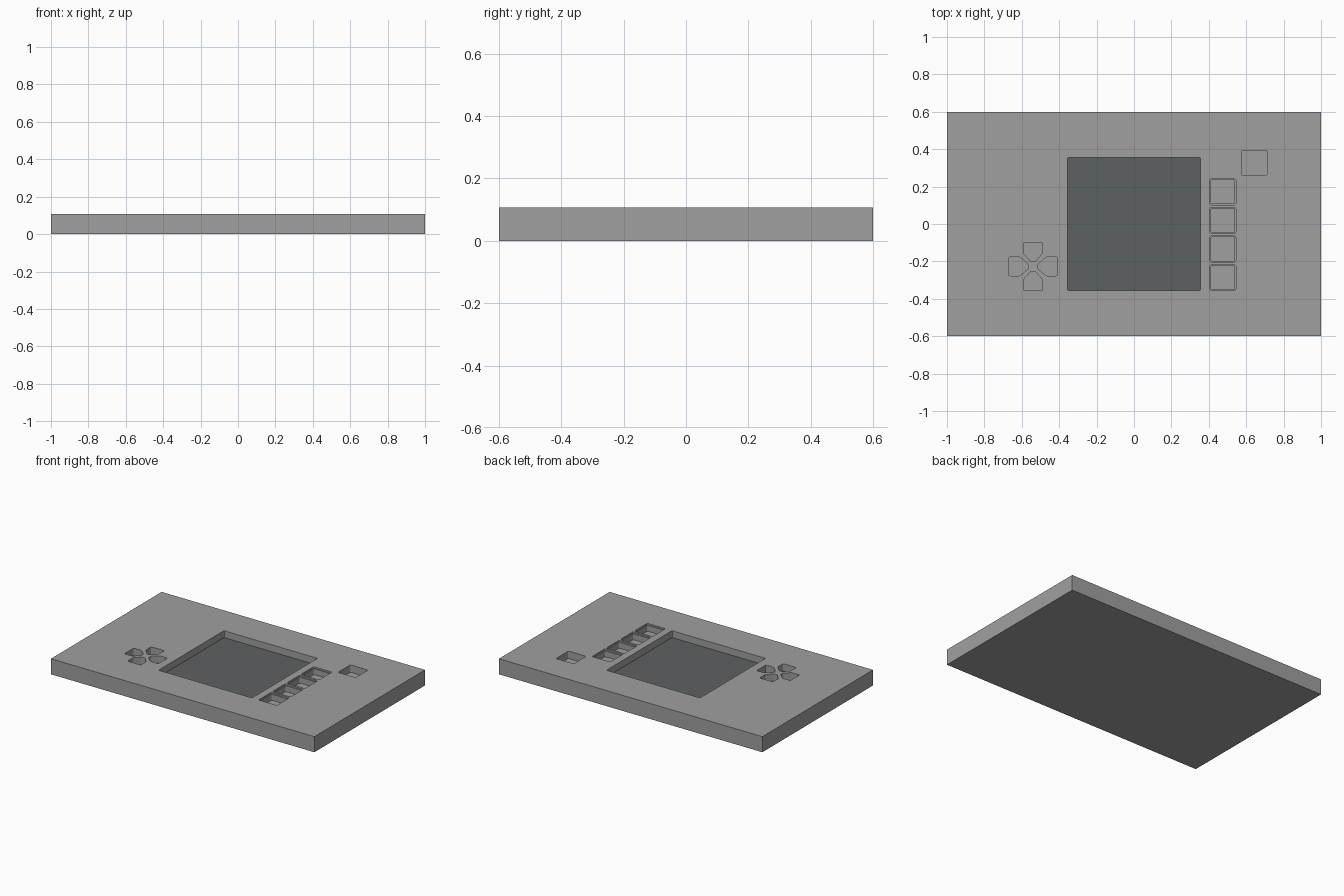
import bpy, bmesh
from math import pi
from mathutils import Matrix, Vector

default = bpy.data.objects.get("Cube")
if default:
    bpy.data.objects.remove(default, do_unlink=True)

HEIGHT = 0.107
FLOOR = 0.057


def material(name, color):
    mat = bpy.data.materials.new(name)
    mat.use_nodes = True
    mat.diffuse_color = (*color, 1)
    mat.node_tree.nodes["Principled BSDF"].inputs["Base Color"].default_value = (*color, 1)
    return mat


def square(size):
    h = size / 2
    return [(-h, -h), (h, -h), (h, h), (-h, h)]


def prism(bm, outline, center, bottom, top, radius=0, turn=0):
    """Extrude a flat outline upward and round its vertical edges."""
    part = bmesh.new()
    face = part.faces.new([part.verts.new((x, y, 0)) for x, y in outline])
    moved = bmesh.ops.extrude_face_region(part, geom=[face])["geom"]
    bmesh.ops.translate(part, vec=(0, 0, top - bottom),
                        verts=[v for v in moved if isinstance(v, bmesh.types.BMVert)])
    bmesh.ops.recalc_face_normals(part, faces=part.faces)
    if radius:
        upright = [e for e in part.edges
                   if abs(e.verts[0].co.z - e.verts[1].co.z) > 0.001]
        bmesh.ops.bevel(part, geom=upright, offset=radius, segments=3,
                        profile=0.5, affect='EDGES')
    place = Matrix.Translation(Vector((*center, bottom))) @ Matrix.Rotation(turn, 4, 'Z')
    part.transform(place)
    mesh = bpy.data.meshes.new("part")
    part.to_mesh(mesh)
    part.free()
    bm.from_mesh(mesh)
    bpy.data.meshes.remove(mesh)


def make_object(name, bm, mat):
    bmesh.ops.recalc_face_normals(bm, faces=bm.faces)
    mesh = bpy.data.meshes.new(name)
    bm.to_mesh(mesh)
    bm.free()
    mesh.materials.append(mat)
    obj = bpy.data.objects.new(name, mesh)
    bpy.context.collection.objects.link(obj)
    return obj


def cut(target, bm, mat):
    """Subtract the solids in bm from the target."""
    cutter = make_object("cutter", bm, mat)
    cutter.hide_render = True
    mod = target.modifiers.new("pockets", 'BOOLEAN')
    mod.operation = 'DIFFERENCE'
    mod.solver = 'EXACT'
    mod.object = cutter
    bpy.context.view_layer.objects.active = target
    bpy.ops.object.modifier_apply(modifier=mod.name)
    bpy.data.objects.remove(cutter, do_unlink=True)


body_grey = material("body grey", (0.352, 0.352, 0.352))
screen_grey = material("screen dark grey", (0.109, 0.12, 0.122))

# Faceplate slab
bm = bmesh.new()
prism(bm, [(-1, -0.6), (1, -0.6), (1, 0.6), (-1, 0.6)], (0, 0), 0, HEIGHT)
faceplate = make_object("faceplate", bm, body_grey)

# Deep pockets: screen, single button, button column, four-way pad
column = [(0.475, 0.172 - 0.153 * i) for i in range(4)]
arrow = [(-0.05, 0.128), (-0.05, 0.07), (-0.012, 0.027),
         (0.012, 0.027), (0.05, 0.07), (0.05, 0.128)]
pockets = bmesh.new()
prism(pockets, square(0.71), (0, 0), FLOOR, 0.2, 0.005)
prism(pockets, square(0.134), (0.644, 0.327), FLOOR, 0.2, 0.008)
for center in column:
    prism(pockets, square(0.127), center, FLOOR, 0.2, 0.008)
for i in range(4):
    prism(pockets, arrow, (-0.54, -0.227), FLOOR, 0.2, 0.006, i * pi / 2)
cut(faceplate, pockets, body_grey)

# Shallow lips around the button column
lips = bmesh.new()
for center in column:
    prism(lips, square(0.139), center, HEIGHT - 0.01, 0.2, 0.01)
cut(faceplate, lips, body_grey)

# Screen panel lying in its recess
bm = bmesh.new()
prism(bm, square(0.709), (0, 0), FLOOR - 0.004, FLOOR + 0.003, 0.005)
make_object("screen", bm, screen_grey)
